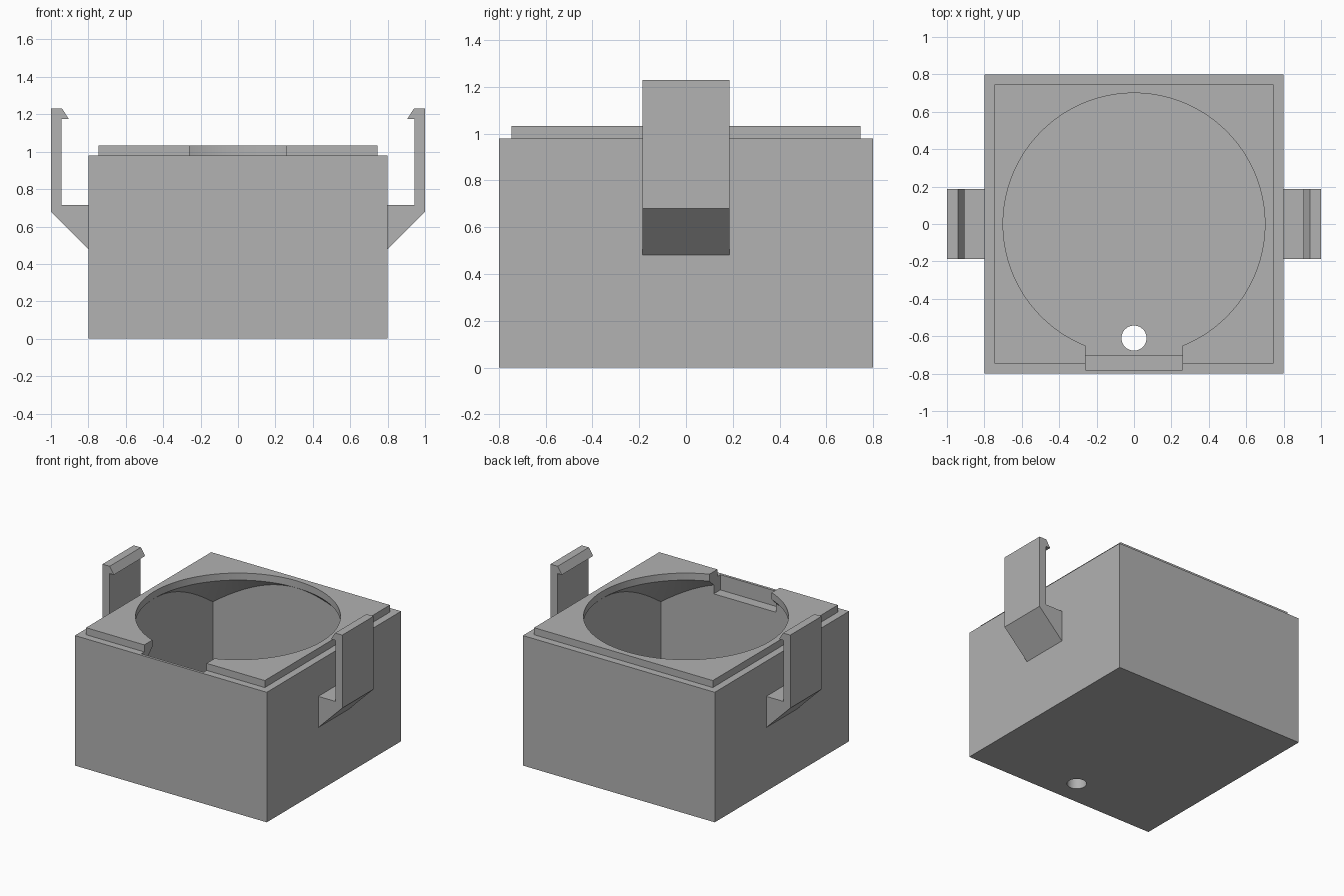
import bpy, bmesh, math
from mathutils import Matrix, Vector

cube = bpy.data.objects.get("Cube")
if cube:
    bpy.data.objects.remove(cube, do_unlink=True)

grey = bpy.data.materials.new("grey plastic")
grey.use_nodes = True
colour = (0.445, 0.445, 0.445, 1)
grey.diffuse_color = colour
grey.node_tree.nodes["Principled BSDF"].inputs["Base Color"].default_value = colour


def make_object(name, bm):
    bmesh.ops.recalc_face_normals(bm, faces=bm.faces[:])
    mesh = bpy.data.meshes.new(name)
    bm.to_mesh(mesh)
    bm.free()
    mesh.materials.append(grey)
    ob = bpy.data.objects.new(name, mesh)
    bpy.context.collection.objects.link(ob)
    return ob


def block(name, low, high):
    low, high = Vector(low), Vector(high)
    bm = bmesh.new()
    bmesh.ops.create_cube(bm, size=1, matrix=Matrix.Translation((low + high) / 2)
                          @ Matrix.Diagonal((*(high - low), 1)))
    return make_object(name, bm)


def lathe(name, profile, sides):
    """Closed solid turned around z from (radius, height) points."""
    bm = bmesh.new()
    rings = [[bm.verts.new((r * math.cos(math.tau * i / sides),
                            r * math.sin(math.tau * i / sides), z))
              for i in range(sides)] for r, z in profile]
    for a, b in zip(rings, rings[1:]):
        for i in range(sides):
            j = (i + 1) % sides
            bm.faces.new((a[i], a[j], b[j], b[i]))
    bm.faces.new(rings[0])
    bm.faces.new(rings[-1])
    return make_object(name, bm)


def combine(ob, other, operation):
    """Apply a boolean and discard the helper object."""
    mod = ob.modifiers.new("boolean", "BOOLEAN")
    mod.operation, mod.solver, mod.object = operation, "EXACT", other
    other.hide_render = True
    bpy.context.view_layer.update()
    graph = bpy.context.evaluated_depsgraph_get()
    result = bpy.data.meshes.new_from_object(ob.evaluated_get(graph))
    ob.modifiers.clear()
    ob.data = result
    bpy.data.objects.remove(other, do_unlink=True)


# Housing with raised lip
housing = block("housing", (-0.8, -0.8, 0), (0.8, 0.8, 0.98))
lip = block("lip", (-0.745, -0.745, 0.5), (0.745, 0.745, 1.033))
combine(housing, lip, "UNION")

# Square cavity narrowing through a sloped ceiling to a round opening
cavity = block("cavity", (-0.702, -0.702, 0.1), (0.702, 0.702, 1.2))
opening = lathe("opening", [(1.1, 0), (1.1, 0.58), (0.7, 0.98), (0.7, 1.3)], 128)
combine(cavity, opening, "INTERSECT")
combine(housing, cavity, "DIFFERENCE")

# Front notch and cable hole in the floor
notch = block("notch", (-0.26, -0.78, 0.865), (0.26, -0.5, 1.2))
combine(housing, notch, "DIFFERENCE")
hole = lathe("hole", [(0.067, -0.1), (0.067, 0.3)], 48)
hole.data.transform(Matrix.Translation((0, -0.61, 0)))
combine(housing, hole, "DIFFERENCE")

bpy.ops.object.select_all(action="DESELECT")
housing.select_set(True)
bpy.context.view_layer.objects.active = housing
bpy.ops.object.shade_smooth_by_angle(angle=math.radians(25))

# Hooked side clips
CLIP = [(0.8, 0.48), (1, 0.68), (1, 1.23), (0.94, 1.23), (0.905, 1.175),
        (0.943, 1.175), (0.943, 0.715), (0.8, 0.715)]
for side, name in ((1, "left_clip"), (-1, "right_clip")):
    bm = bmesh.new()
    face = bm.faces.new([bm.verts.new((side * x, -0.186, z)) for x, z in CLIP])
    grown = bmesh.ops.extrude_face_region(bm, geom=[face])["geom"]
    bmesh.ops.translate(bm, vec=(0, 0.372, 0),
                        verts=[v for v in grown if isinstance(v, bmesh.types.BMVert)])
    make_object(name, bm)
